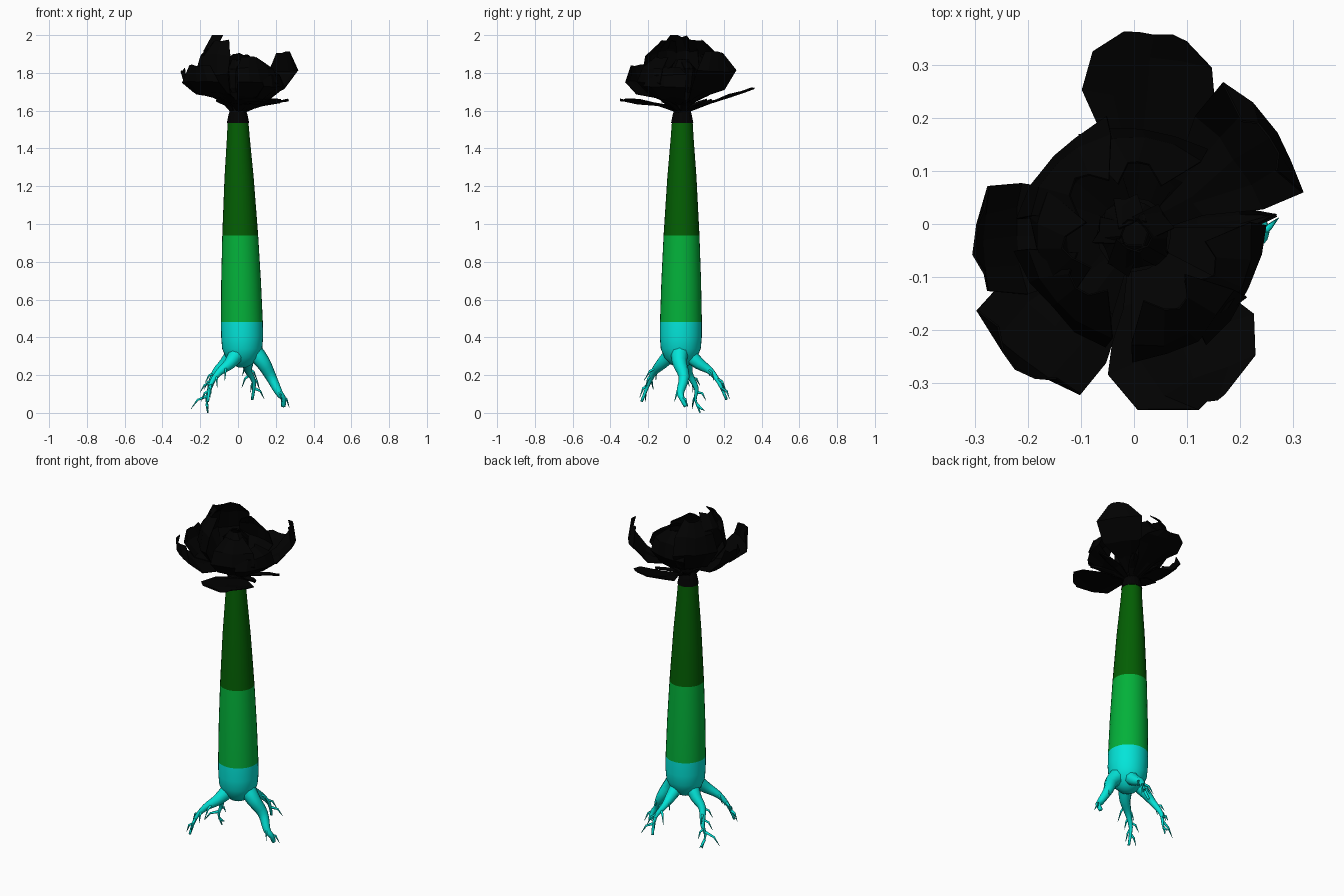
import bpy, bmesh, math, random
from mathutils import Vector

random.seed(4)
if "Cube" in bpy.data.objects:
    bpy.data.objects.remove(bpy.data.objects["Cube"], do_unlink=True)


def material(name, rgb):
    m = bpy.data.materials.new(name)
    m.use_nodes = True
    m.diffuse_color = (*rgb, 1)
    bsdf = m.node_tree.nodes["Principled BSDF"]
    bsdf.inputs["Base Color"].default_value = (*rgb, 1)
    return m


CYAN = material("cyan", (0.001, 0.78, 0.69))
GREEN = material("bright green", (0.001, 0.44, 0.042))
DARK = material("dark green", (0.001, 0.112, 0.001))
BLACK = material("black", (0.0005, 0.0005, 0.0005))


def add_object(name, bm, mats, smooth=False):
    bmesh.ops.recalc_face_normals(bm, faces=bm.faces)
    for f in bm.faces:
        f.smooth = smooth
    mesh = bpy.data.meshes.new(name)
    bm.to_mesh(mesh)
    bm.free()
    for m in mats:
        mesh.materials.append(m)
    ob = bpy.data.objects.new(name, mesh)
    bpy.context.collection.objects.link(ob)
    return ob


def sweep(bm, rings, sides):
    """Skin circles given as (centre, radius, axis), with closed ends."""
    loops = []
    for centre, radius, axis in rings:
        side = axis.cross(Vector((0, 1, 0))).normalized()
        other = axis.cross(side).normalized()
        turn = [math.tau * i / sides for i in range(sides)]
        loops.append([bm.verts.new(centre + radius * (side * math.cos(a) + other * math.sin(a)))
                      for a in turn])
    for a, b in zip(loops, loops[1:]):
        for i in range(sides):
            j = (i + 1) % sides
            bm.faces.new((a[i], a[j], b[j], b[i]))
    bm.faces.new(loops[0])
    bm.faces.new(loops[-1])


UP = Vector((0, 0, 1))

# Stem: leaning taper, coloured in three bands by height
stem_rings = [(0.24, 0.02), (0.255, 0.05), (0.29, 0.085), (0.34, 0.106), (0.4, 0.111),
              (0.48, 0.111), (0.7, 0.105), (0.94, 0.095), (1.25, 0.077), (1.45, 0.061),
              (1.54, 0.055)]
bm = bmesh.new()
sweep(bm, [(Vector((0.022 - 0.022 * max(0, z - 0.4) / 1.15, -0.03 + 0.01 * z / 1.5, z)), r, UP)
           for z, r in stem_rings], 32)
for f in bm.faces:
    z = f.calc_center_median().z
    f.material_index = 0 if z < 0.48 else 1 if z < 0.94 else 2
stem = add_object("stem", bm, [CYAN, GREEN, DARK], True)
bpy.context.view_layer.objects.active = stem
stem.select_set(True)
bpy.ops.object.shade_smooth_by_angle(angle=math.radians(45))


# Roots: bent tapering tubes with fine hairs
def tube(bm, points, radii, sides=8):
    rings = []
    for i, p in enumerate(points):
        axis = points[min(i + 1, len(points) - 1)] - points[max(i - 1, 0)]
        rings.append((p, radii[i], axis.normalized()))
    sweep(bm, rings, sides)


def root(name, points, tip, hairs):
    pts = [Vector(p) for p in points]
    path = []
    for i in range(len(pts) - 1):          # smooth path through the points
        a, b = pts[max(i - 1, 0)], pts[i]
        c, d = pts[i + 1], pts[min(i + 2, len(pts) - 1)]
        for t in (0, 0.33, 0.67):
            path.append(0.5 * (2 * b + (c - a) * t + (2 * a - 5 * b + 4 * c - d) * t ** 2
                               + (3 * b - a - 3 * c + d) * t ** 3))
    path.append(pts[-1])
    n = len(path) - 1
    bm = bmesh.new()
    tube(bm, path, [tip + 0.04 * (1 - i / n) ** 1.7 for i in range(n + 1)])
    out = Vector((pts[-1].x - pts[0].x, pts[-1].y - pts[0].y, 0)).normalized()
    side = out.cross(UP)
    for h in range(hairs):
        start = path[int(n * (0.4 + 0.58 * h / hairs))]
        sign = 1 if h % 2 else -1
        go = (out * random.uniform(0.3, 0.9) + side * sign * random.uniform(0.4, 0.9)
              - UP * random.uniform(0.1, 0.6)) * random.uniform(0.05, 0.075)
        end = start + go - UP * 0.035
        end.z = max(end.z, 0.012)
        tube(bm, [start, start + go * 0.6, end], [0.009, 0.006, 0.001], 5)
    add_object(name, bm, [CYAN], True)


root("left_root", [(0.07, -0.03, 0.34), (0.13, -0.035, 0.27), (0.175, -0.01, 0.19),
                   (0.215, -0.03, 0.11), (0.24, -0.02, 0.075), (0.24, 0.0, 0.035)], 0.012, 3)
root("back_root", [(0.04, 0.0, 0.32), (0.05, 0.07, 0.26), (0.055, 0.13, 0.22),
                   (0.085, 0.175, 0.16), (0.075, 0.215, 0.07)], 0.007, 6)
root("front_root", [(0.0, -0.07, 0.32), (-0.045, -0.13, 0.26), (-0.1, -0.17, 0.215),
                    (-0.145, -0.2, 0.15), (-0.16, -0.235, 0.06)], 0.007, 6)
root("right_root", [(-0.02, -0.02, 0.32), (-0.07, 0.005, 0.26), (-0.12, 0.015, 0.21),
                    (-0.15, 0.055, 0.13), (-0.165, 0.05, 0.07), (-0.16, 0.075, 0.0)], 0.004, 6)

# Flower base
bm = bmesh.new()
sweep(bm, [(Vector((0, -0.02, z)), r, UP) for z, r in
           ((1.535, 0.059), (1.58, 0.05), (1.61, 0.04), (1.65, 0.05), (1.7, 0.07))], 16)
add_object("flower_base", bm, [BLACK])


def petal(name, azimuth, spine, cup=0.0, inward=0.0, jitter=0.006):
    """Faceted sheet along a spine of (reach, height, half width)."""
    a = math.radians(azimuth)
    out, side = Vector((math.cos(a), math.sin(a), 0)), Vector((-math.sin(a), math.cos(a), 0))
    bm = bmesh.new()
    rows = []
    for k, (r, z, w) in enumerate(spine):
        grow = k / (len(spine) - 1)
        row = []
        for v in (-1, -0.5, 0, 0.5, 1):
            p = Vector((0, -0.02, z + cup * grow * v * v))
            p += out * (r - inward * grow * v * v) + side * w * v
            p += Vector([random.uniform(-jitter, jitter) for _ in range(3)])
            row.append(bm.verts.new(p))
        rows.append(row)
    for a_row, b_row in zip(rows, rows[1:]):
        for i in range(4):
            bm.faces.new((a_row[i], a_row[i + 1], b_row[i + 1], b_row[i]))
    ob = add_object(name, bm, [BLACK])
    ob.modifiers.new("thickness", "SOLIDIFY").thickness = 0.004


# Outer petals: spreading wide
petal("back_petal", 84, [(0.03, 1.6, 0.02), (0.15, 1.645, 0.06), (0.26, 1.68, 0.13),
                         (0.33, 1.7, 0.115), (0.375, 1.715, 0.06)], 0.01)
petal("left_petal", 36, [(0.03, 1.62, 0.02), (0.13, 1.67, 0.05), (0.24, 1.71, 0.11),
                         (0.33, 1.81, 0.13), (0.32, 1.91, 0.06)], 0.0, 0.03)
petal("front_left_petal", -67, [(0.03, 1.6, 0.02), (0.12, 1.63, 0.09), (0.22, 1.64, 0.15),
                                (0.3, 1.655, 0.125), (0.345, 1.65, 0.04)], 0.01)
petal("front_right_petal", -132, [(0.03, 1.62, 0.02), (0.12, 1.67, 0.08), (0.23, 1.69, 0.125),
                                  (0.32, 1.75, 0.125), (0.335, 1.84, 0.075)], 0.0, 0.03)
petal("right_petal", 182, [(0.03, 1.62, 0.02), (0.12, 1.67, 0.08), (0.22, 1.685, 0.11),
                           (0.29, 1.75, 0.1), (0.305, 1.81, 0.06)], 0.01, 0.02)

# Inner petals: upright cup, taller on the right side
for az, reach, top in ((190, 0.19, 1.995), (137, 0.21, 1.975), (222, 0.21, 1.97), (85, 0.2, 1.9),
                       (300, 0.23, 1.88), (335, 0.24, 1.83)):
    h = top - 1.63
    petal("cup_petal", az, [(0.02, 1.63, 0.02), (reach * 0.7, 1.63 + h * 0.18, 0.085),
                            (reach, 1.63 + h * 0.48, 0.125), (reach * 0.95, 1.63 + h * 0.78, 0.11),
                            (reach * 0.72, top, 0.045)], 0.0, 0.05)

# Heart of the flower: small folded petals
for k in range(5):
    petal("heart_petal", 66 + 72 * k, [(0.01, 1.64, 0.02), (0.06, 1.72, 0.05),
                                       (0.065, 1.82, 0.06), (0.03, 1.87, 0.03)], 0.0, 0.03)

# Sepals: narrow leaves under the petals
for az, reach in ((8, 0.27), (-28, 0.23), (55, 0.19), (120, 0.15), (215, 0.14)):
    petal("sepal", az, [(0.03, 1.59, 0.012), (reach * 0.45, 1.625, 0.028),
                        (reach * 0.75, 1.64, 0.024), (reach, 1.65, 0.003)], 0.01, 0, 0.003)
